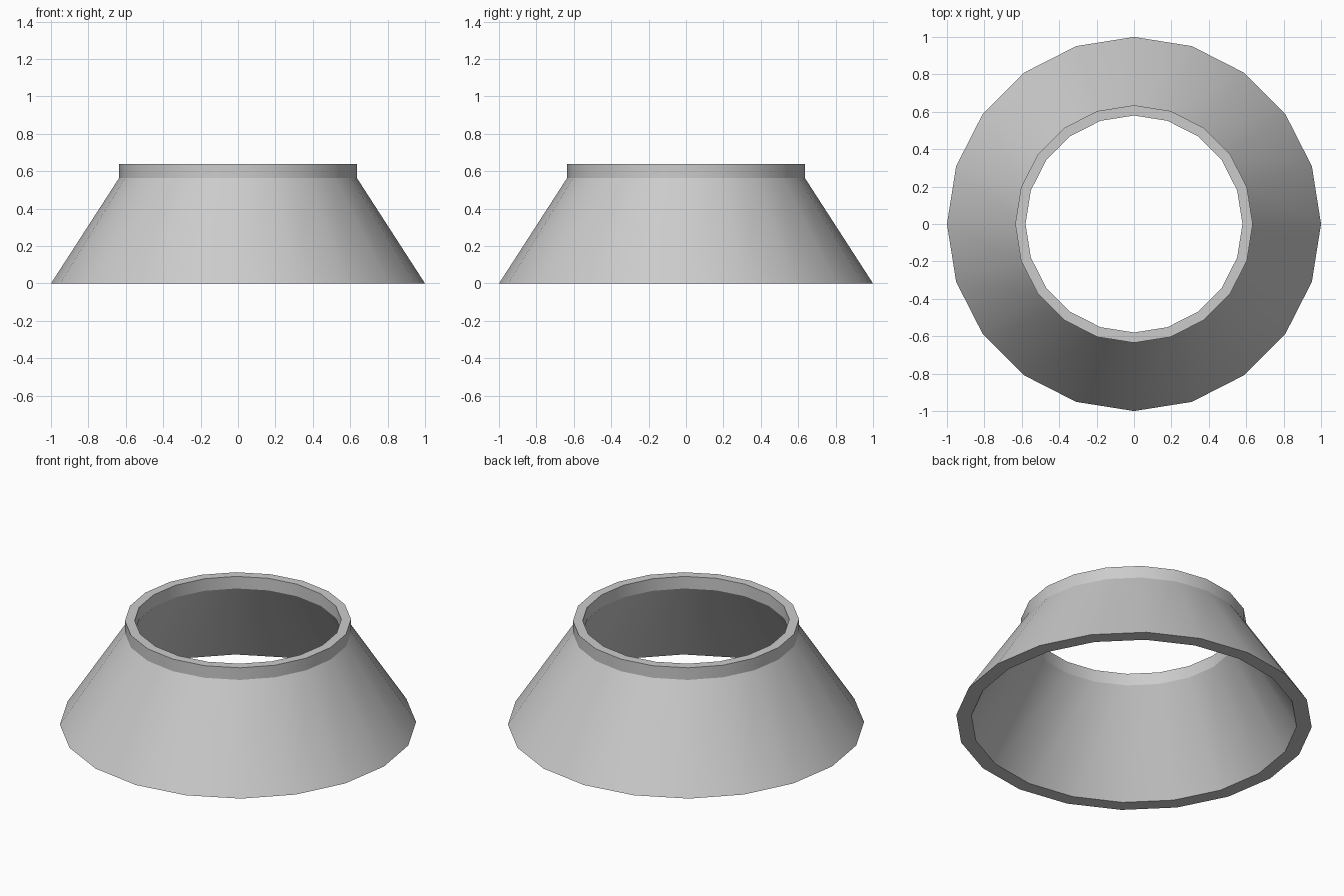
import bpy
import bmesh
from math import cos, sin, pi, radians

cube = bpy.data.objects.get("Cube")
if cube:
    bpy.data.objects.remove(cube, do_unlink=True)

SIDES = 20

# Single plain grey material
grey = bpy.data.materials.new("light grey")
grey.use_nodes = True
colour = (0.6, 0.6, 0.6, 1)
grey.diffuse_color = colour
grey.node_tree.nodes["Principled BSDF"].inputs["Base Color"].default_value = colour


def lathe(name, profile):
    """Revolve a closed (radius, height) profile around z."""
    bm = bmesh.new()
    rings = []
    for r, z in profile:
        rings.append([bm.verts.new((r * cos(2 * pi * i / SIDES),
                                    r * sin(2 * pi * i / SIDES), z))
                      for i in range(SIDES)])
    for a, b in zip(rings, rings[1:] + rings[:1]):
        for i in range(SIDES):
            j = (i + 1) % SIDES
            bm.faces.new((a[i], a[j], b[j], b[i]))
    bmesh.ops.recalc_face_normals(bm, faces=bm.faces)
    mesh = bpy.data.meshes.new(name)
    bm.to_mesh(mesh)
    bm.free()
    mesh.materials.append(grey)
    obj = bpy.data.objects.new(name, mesh)
    bpy.context.collection.objects.link(obj)
    return obj


# Hollow flared skirt with an upright collar on top
skirt = lathe("flared_collar", [
    (1.0, 0), (0.635, 0.565), (0.635, 0.64),
    (0.58, 0.64), (0.58, 0.565), (0.915, 0)])

bpy.ops.object.select_all(action='DESELECT')
skirt.select_set(True)
bpy.context.view_layer.objects.active = skirt
bpy.ops.object.shade_smooth_by_angle(angle=radians(30))
